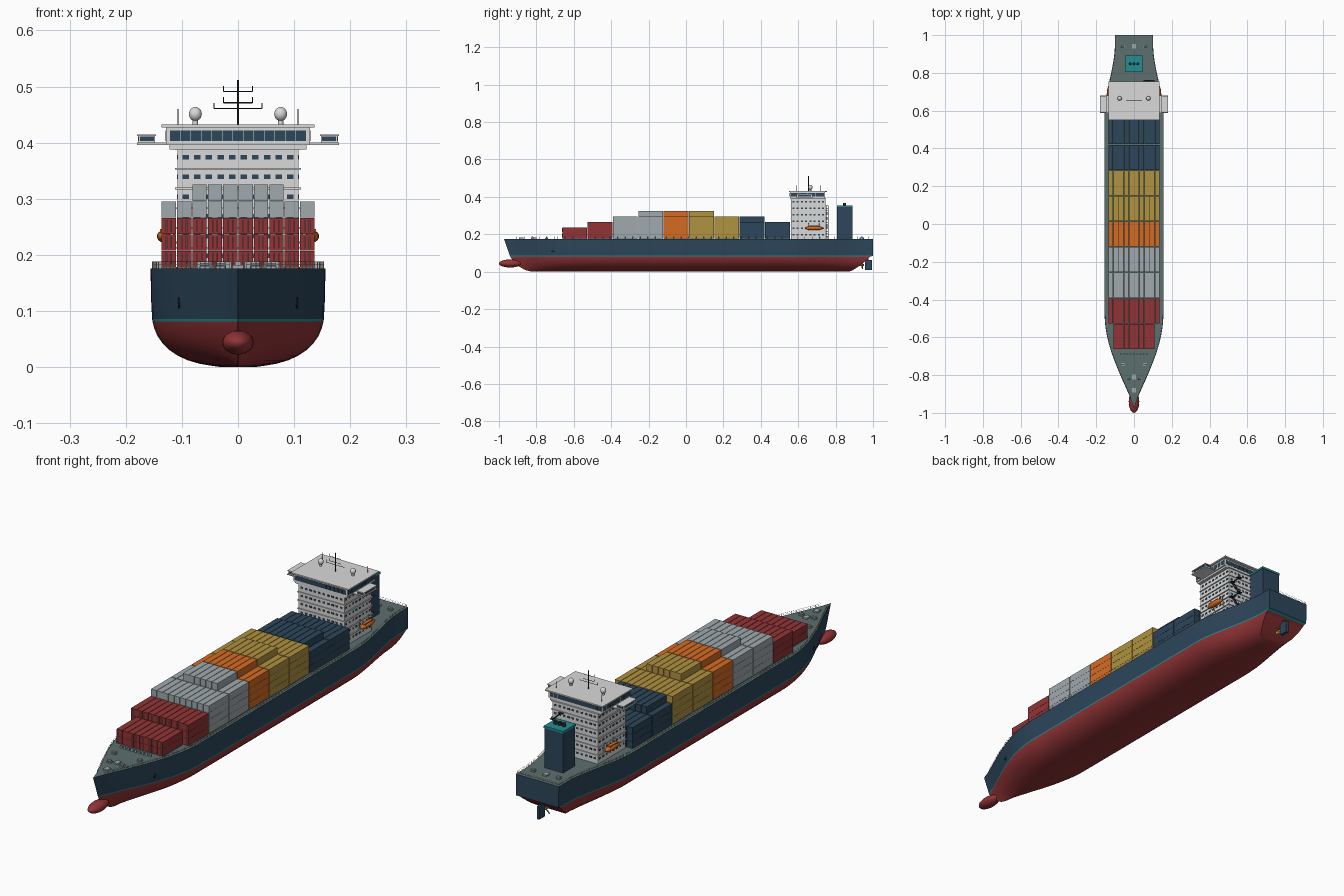
import bpy, bmesh
from math import pi, sin, cos
from mathutils import Matrix, Vector

cube = bpy.data.objects.get("Cube")
if cube:
    bpy.data.objects.remove(cube)


def material(name, rgb):
    lin = [(c / 255 / 12.92 if c < 11 else ((c / 255 + 0.055) / 1.055) ** 2.4) for c in rgb] + [1]
    m = bpy.data.materials.new(name)
    m.use_nodes = True
    m.diffuse_color = lin
    m.node_tree.nodes["Principled BSDF"].inputs["Base Color"].default_value = lin
    return m


NAVY = material("navy", (44, 70, 90))
RED = material("red", (146, 52, 54))
TEAL = material("teal", (36, 142, 146))
DECK = material("deck grey green", (92, 112, 109))
WHITE = material("white", (216, 218, 216))
SILVER = material("silver", (160, 170, 174))
ORANGE = material("orange", (212, 108, 36))
YELLOW = material("ochre", (176, 146, 64))
DARK = material("dark metal", (38, 42, 46))


def finish(bm, name, mats, smooth=False):
    bmesh.ops.recalc_face_normals(bm, faces=bm.faces)
    me = bpy.data.meshes.new(name)
    bm.to_mesh(me)
    bm.free()
    ob = bpy.data.objects.new(name, me)
    bpy.context.collection.objects.link(ob)
    for m in mats:
        me.materials.append(m)
    if smooth:
        bpy.ops.object.select_all(action='DESELECT')
        ob.select_set(True)
        bpy.context.view_layer.objects.active = ob
        bpy.ops.object.shade_smooth_by_angle(angle=0.6)
    return ob


def box(bm, x, y, z):
    """Box from (min, max) ranges."""
    mid = [(r[0] + r[1]) / 2 for r in (x, y, z)]
    size = [r[1] - r[0] for r in (x, y, z)]
    bmesh.ops.create_cube(bm, size=1, matrix=Matrix.Translation(mid) @ Matrix.Diagonal((*size, 1)))


def rod(bm, a, b, r, n=6, r2=None):
    a, b = Vector(a), Vector(b)
    d = b - a
    mat = Matrix.Translation((a + b) / 2) @ d.to_track_quat('Z', 'Y').to_matrix().to_4x4()
    bmesh.ops.create_cone(bm, cap_ends=True, segments=n, radius1=r, radius2=r if r2 is None else r2,
                          depth=d.length, matrix=mat)


def ball(bm, centre, radii, u=20, v=12):
    bmesh.ops.create_uvsphere(bm, u_segments=u, v_segments=v, radius=1,
                              matrix=Matrix.Translation(centre) @ Matrix.Diagonal((*radii, 1)))


# Hull shape rules
TOP, WATER = 0.176, 0.081


def bow(z):
    return -0.94 - 0.033 * (z - 0.08) / 0.095 if z > 0.08 else -0.80 - 0.14 * (z / 0.08) ** 0.4


def stern(z):
    return 1.0 if z > 0.082 else 0.87 + 0.115 * (z / 0.08) ** 0.75


def half_width(y, z):
    k = max(0, 1 - z / 0.105)
    w = max(0.03, 0.152 * (1 - k ** 2.5) ** 0.4) + 0.004 * min(1, z / TOP)
    u = min(1, max(0, (y - bow(z)) / (-0.47 - bow(z))))
    t = min(1, max(0, (y - 0.58) / 0.37))
    return max(0.0006, w * sin(u * pi / 2) ** 1.15 * (1 - 0.35 * t * t * (3 - 2 * t)))


# Hull: stacked waterlines, coloured by height
bm = bmesh.new()
levels = [0, 0.002, 0.006, 0.012, 0.02, 0.03, 0.042, 0.056, 0.07, WATER, 0.0855, 0.115, 0.145, TOP]
N = 56
rings = []
for z in levels:
    ys = [bow(z) + (stern(z) - bow(z)) * i / N for i in range(N + 1)]
    right = [bm.verts.new((-half_width(y, z), y, z)) for y in ys]
    left = [bm.verts.new((half_width(y, z), y, z)) for y in ys]
    rings.append(right + left[::-1])
M = 2 * (N + 1)
for k in range(len(levels) - 1):
    for i in range(M):
        j = (i + 1) % M
        f = bm.faces.new((rings[k][i], rings[k][j], rings[k + 1][j], rings[k + 1][i]))
        f.material_index = 0 if levels[k] < WATER else 1 if levels[k] == WATER else 2
for ring, mat in ((rings[0], 0), (rings[-1], 3)):
    for i in range(N):
        f = bm.faces.new((ring[i], ring[i + 1], ring[M - 2 - i], ring[M - 1 - i]))
        f.material_index = mat
finish(bm, "hull", [RED, TEAL, NAVY, DECK], True)

bm = bmesh.new()
ball(bm, (0, -0.94, 0.044), (0.028, 0.06, 0.0215), 24, 16)
finish(bm, "bulbous_bow", [RED], True)

# Rudder and propeller
bm = bmesh.new()
box(bm, (-0.006, 0.006), (0.957, 0.995), (0.008, 0.062))
rod(bm, (0, 0.972, 0.05), (0, 0.972, 0.09), 0.005, 10)
finish(bm, "rudder", [NAVY])
bm = bmesh.new()
rod(bm, (0, 0.9, 0.035), (0, 0.953, 0.035), 0.005, 12)
for i in range(4):
    a = i * pi / 2 + pi / 4
    m = (Matrix.Translation((0, 0.943, 0.035)) @ Matrix.Rotation(a, 4, 'Y') @ Matrix.Translation((0, 0, 0.014))
         @ Matrix.Rotation(0.5, 4, 'Z') @ Matrix.Diagonal((0.007, 0.0015, 0.013, 1)))
    bmesh.ops.create_uvsphere(bm, u_segments=10, v_segments=6, radius=1, matrix=m)
finish(bm, "propeller", [YELLOW], True)

# Railing around the deck edge
bm = bmesh.new()
ys = [-0.925 + 1.92 * i / 96 for i in range(97)]
for s in (-1, 1):
    pts = [Vector((s * max(0, half_width(y, TOP) - 0.003), y, TOP)) for y in ys]
    for p in pts:
        rod(bm, p, p + Vector((0, 0, 0.012)), 0.0006, 4)
    for h in (0.006, 0.012):
        for a, b in zip(pts, pts[1:]):
            rod(bm, a + Vector((0, 0, h)), b + Vector((0, 0, h)), 0.0005, 4)
for h in (0.006, 0.012):
    rod(bm, (-0.1, 0.995, TOP + h), (0.1, 0.995, TOP + h), 0.0005, 4)
finish(bm, "deck_railing", [WHITE])

# Hatch coamings and container stacks: colour, columns, tiers, columns on the top tier
START, PITCH, COL, TIER = -0.663, 0.1355, 0.0274, 0.0295
bays = [(RED, 8, 2, 8), (RED, 10, 3, 10), (SILVER, 10, 4, 10), (SILVER, 10, 5, 6), (ORANGE, 10, 5, 6),
        (YELLOW, 10, 5, 6), (YELLOW, 10, 4, 10), (NAVY, 10, 4, 8), (NAVY, 10, 3, 10)]
hatch = bmesh.new()
rods = bmesh.new()
for b, (mat, cols, tiers, top) in enumerate(bays):
    y = START + b * PITCH
    w = cols * COL / 2
    box(hatch, (-w, w), (y + 0.004, y + PITCH - 0.004), (TOP - 0.002, TOP + 0.0025))
    bm = bmesh.new()
    for t in range(tiers):
        n = top if t == tiers - 1 else cols
        for c in range(n):
            x = (c - n / 2) * COL
            z = TOP + 0.0015 + t * TIER
            box(bm, (x + 0.0009, x + COL - 0.0009), (y + 0.0015, y + PITCH - 0.0015), (z + 0.0006, z + TIER))
            if b < 2:
                for k in (0.35, 0.65):
                    rod(rods, (x + COL * k, y + 0.001, z + 0.004), (x + COL * k, y + 0.001, z + 0.026), 0.0005, 4)
    finish(bm, f"container_bay_{b + 1}", [mat])
finish(hatch, "hatch_covers", [DECK])
finish(rods, "container_door_bars", [SILVER])

# Accommodation block with a ledge at every deck
Y0, Y1, X, STEP = 0.562, 0.745, 0.108, 0.0352
bm = bmesh.new()
box(bm, (-X, X), (Y0, Y1), (TOP - 0.002, 0.39))
for d in range(1, 7):
    z = TOP + d * STEP
    box(bm, (-X - 0.004, X + 0.004), (Y0 - 0.004, Y1 + 0.004), (z, z + 0.003))
finish(bm, "accommodation_block", [WHITE])

# Cabin windows on all four sides
bm = bmesh.new()
for d in range(6):
    z = (TOP + d * STEP + 0.018, TOP + d * STEP + 0.026)
    for i in range(10):
        x = (i - 4.5) * 0.0207
        for y in (Y0, Y1):
            box(bm, (x - 0.0058, x + 0.0058), (y - 0.001, y + 0.001), z)
    for i in range(8):
        y = Y0 + 0.012 + i * 0.0227
        for x in (-X, X):
            box(bm, (x - 0.001, x + 0.001), (y - 0.005, y + 0.005), z)
finish(bm, "cabin_windows", [NAVY])

# Wheelhouse, roof and bridge wings
bm = bmesh.new()
box(bm, (-0.122, 0.122), (0.558, 0.742), (0.388, 0.396))
box(bm, (-0.128, 0.128), (0.555, 0.742), (0.396, 0.428))
box(bm, (-0.136, 0.136), (0.55, 0.755), (0.427, 0.4325))
box(bm, (-0.18, 0.18), (0.588, 0.68), (0.396, 0.4))
for s in (-1, 1):
    box(bm, sorted((s * 0.148, s * 0.177)), (0.592, 0.675), (0.4, 0.413))
    box(bm, sorted((s * 0.146, s * 0.18)), (0.589, 0.678), (0.412, 0.4145))
finish(bm, "wheelhouse", [WHITE])
bm = bmesh.new()
for i in range(13):
    x = (i - 6) * 0.0187
    for y in (0.555, 0.742):
        box(bm, (x - 0.0088, x + 0.0088), (y - 0.001, y + 0.001), (0.403, 0.422))
for s in (-1, 1):
    for i in range(8):
        y = 0.569 + i * 0.0227
        box(bm, (s * 0.128 - 0.001, s * 0.128 + 0.001), (y - 0.0105, y + 0.0105), (0.403, 0.422))
    for y in (0.592, 0.675):
        box(bm, sorted((s * 0.15, s * 0.175)), (y - 0.001, y + 0.001), (0.403, 0.411))
    box(bm, (s * 0.177 - 0.001, s * 0.177 + 0.001), (0.6, 0.668), (0.403, 0.411))
finish(bm, "bridge_windows", [NAVY])

# Mast, aerials and radar domes
bm = bmesh.new()
rod(bm, (0, 0.655, 0.43), (0, 0.655, 0.512), 0.0016, 8)
for z, w in ((0.461, 0.043), (0.471, 0.026), (0.491, 0.026)):
    rod(bm, (-w, 0.655, z), (w, 0.655, z), 0.001)
    for s in (-1, 1):
        rod(bm, (s * w, 0.655, z), (s * w, 0.655, z + 0.01), 0.0007, 4)
for x in (-0.107, 0.107):
    for y in (0.59, 0.72):
        rod(bm, (x, y, 0.43), (x, y, 0.46), 0.0007, 4)
finish(bm, "mast_and_aerials", [DARK])
bm = bmesh.new()
for x in (-0.076, 0.076):
    rod(bm, (x, 0.665, 0.43), (x, 0.665, 0.442), 0.005, 12)
    ball(bm, (x, 0.665, 0.451), (0.0115, 0.0115, 0.0125))
finish(bm, "radar_domes", [WHITE], True)

# Lifeboats with davits
boats, davits = bmesh.new(), bmesh.new()
for s in (-1, 1):
    ball(boats, (s * 0.132, 0.684, 0.233), (0.0125, 0.048, 0.011))
    box(boats, (s * 0.132 - 0.007, s * 0.132 + 0.007), (0.655, 0.708), (0.238, 0.246))
    for y in (0.655, 0.713):
        rod(davits, (s * 0.105, y, 0.222), (s * 0.135, y, 0.222), 0.0018)
        rod(davits, (s * 0.112, y, 0.222), (s * 0.116, y, 0.258), 0.0018)
        rod(davits, (s * 0.116, y, 0.258), (s * 0.134, y, 0.256), 0.0018)
        rod(davits, (s * 0.132, y, 0.256), (s * 0.132, y, 0.242), 0.0008)
finish(boats, "lifeboats", [ORANGE], True)
finish(davits, "lifeboat_davits", [WHITE])

# Outside stairs zigzagging up the aft wall
bm = bmesh.new()
for d in range(5):
    z = TOP + d * STEP
    a, b = (0.06, 0.098) if d % 2 else (0.098, 0.06)
    for y in (Y1 + 0.006, Y1 + 0.015):
        rod(bm, (a, y, z), (b, y, z + STEP), 0.0014, 4)
    for k in range(1, 8):
        x = a + (b - a) * k / 8
        box(bm, (x - 0.002, x + 0.002), (Y1 + 0.006, Y1 + 0.015), (z + STEP * k / 8, z + STEP * k / 8 + 0.001))
    box(bm, (b - 0.01, b + 0.01), (Y1, Y1 + 0.018), (z + STEP, z + STEP + 0.002))
finish(bm, "aft_stairs", [DARK])

# Funnel, cap and exhaust pipes
bm = bmesh.new()
box(bm, (-0.044, 0.044), (0.808, 0.889), (TOP - 0.002, 0.347))
finish(bm, "funnel", [NAVY])
bm = bmesh.new()
box(bm, (-0.046, 0.046), (0.806, 0.891), (0.345, 0.354))
finish(bm, "funnel_cap", [TEAL])
bm = bmesh.new()
for x in (-0.02, 0, 0.02):
    rod(bm, (x, 0.848, 0.35), (x, 0.848, 0.367), 0.008, 14)
finish(bm, "exhaust_pipes", [DARK], True)

# Anchors, winches, bollards and breakwater
bm = bmesh.new()
for s in (-1, 1):
    y, z = -0.71, 0.115
    x = s * (half_width(y, z) + 0.001)
    rod(bm, (x, y, z - 0.008), (x, y, z + 0.009), 0.0018)
    rod(bm, (x, y - 0.007, z - 0.004), (x, y, z - 0.009), 0.002)
    rod(bm, (x, y + 0.007, z - 0.004), (x, y, z - 0.009), 0.002)
finish(bm, "anchors", [DARK])
bm = bmesh.new()
for y, x in ((-0.82, 0.03), (-0.745, 0.06), (0.94, 0.06)):
    for s in (-1, 1):
        box(bm, (s * x - 0.009, s * x + 0.009), (y - 0.008, y + 0.008), (TOP, TOP + 0.004))
        rod(bm, (s * x - 0.008, y, TOP + 0.007), (s * x + 0.008, y, TOP + 0.007), 0.005, 10)
for y in (-0.88, -0.81, 0.94):
    box(bm, (-0.01, 0.01), (y - 0.012, y + 0.012), (TOP, TOP + 0.006))
for i in range(9):
    x = (i - 4) * 0.017
    box(bm, (x - 0.005, x + 0.005), (-0.69, -0.686), (TOP, TOP + 0.012))
finish(bm, "deck_machinery", [SILVER])
